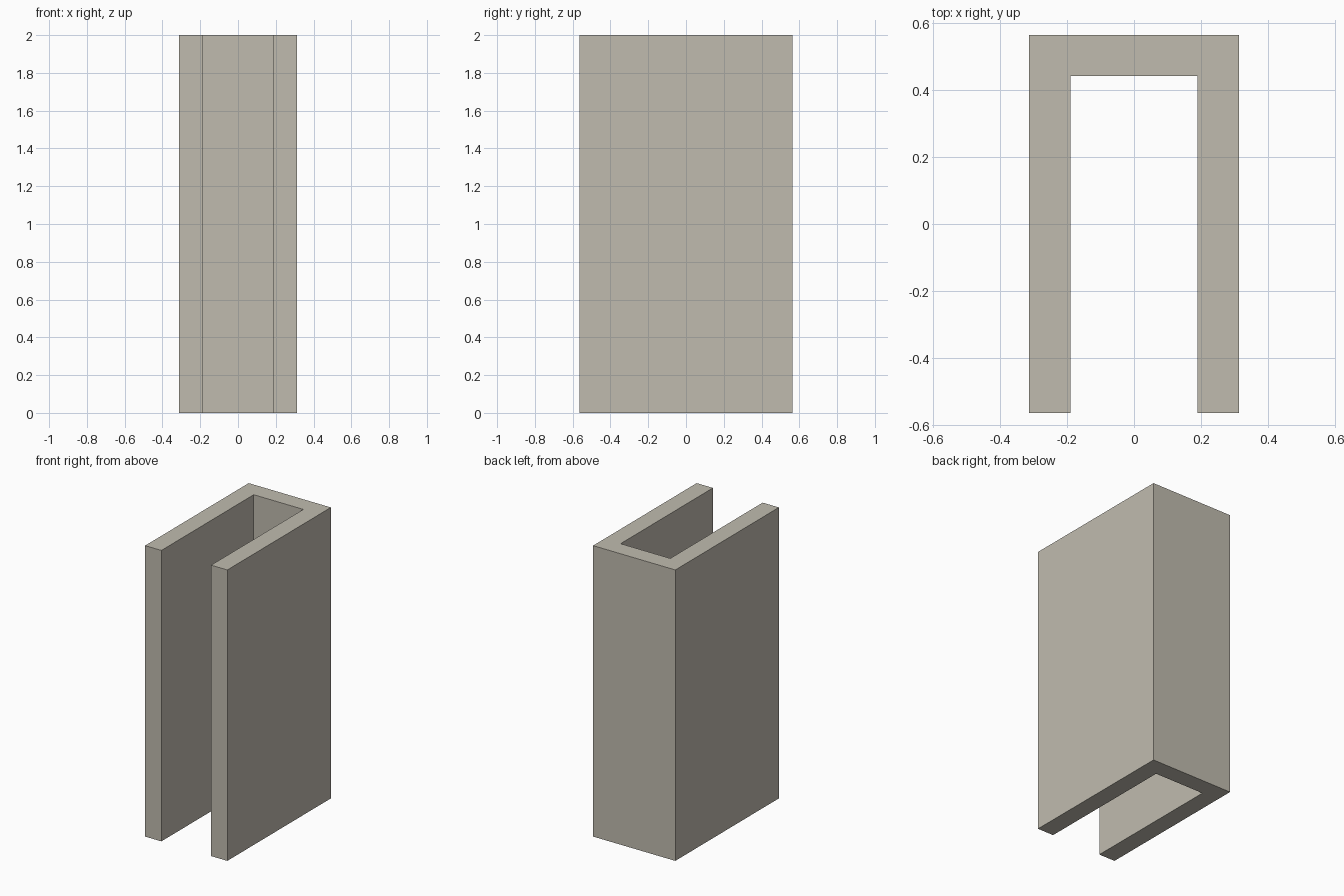
import bpy, bmesh

if "Cube" in bpy.data.objects:
    bpy.data.objects.remove(bpy.data.objects["Cube"])

# Single stone colour
mat = bpy.data.materials.new("warm grey")
mat.diffuse_color = (0.53, 0.50, 0.43, 1)
mat.use_nodes = True
mat.node_tree.nodes["Principled BSDF"].inputs["Base Color"].default_value = mat.diffuse_color

# Outer and inner half sizes of the U-shaped profile
W, D, H = 0.3125, 0.5625, 2.0
wi, di = 0.189, 0.4405
right = [(W, -D), (W, D)]
inner = [(wi, di), (wi, -D)]
profile = ([(-x, y) for x, y in reversed(right)] + [(-x, y) for x, y in reversed(inner)]
           + inner + right)

# Channel: extrude the profile upwards
bm = bmesh.new()
base = bm.faces.new([bm.verts.new((x, y, 0)) for x, y in profile])
top = bmesh.ops.extrude_face_region(bm, geom=[base], use_keep_orig=True)["geom"]
bmesh.ops.translate(bm, verts=[v for v in top if isinstance(v, bmesh.types.BMVert)], vec=(0, 0, H))
bmesh.ops.recalc_face_normals(bm, faces=bm.faces)
mesh = bpy.data.meshes.new("u_channel")
bm.to_mesh(mesh)
bm.free()
mesh.materials.append(mat)
obj = bpy.data.objects.new("u_channel", mesh)
bpy.context.collection.objects.link(obj)
